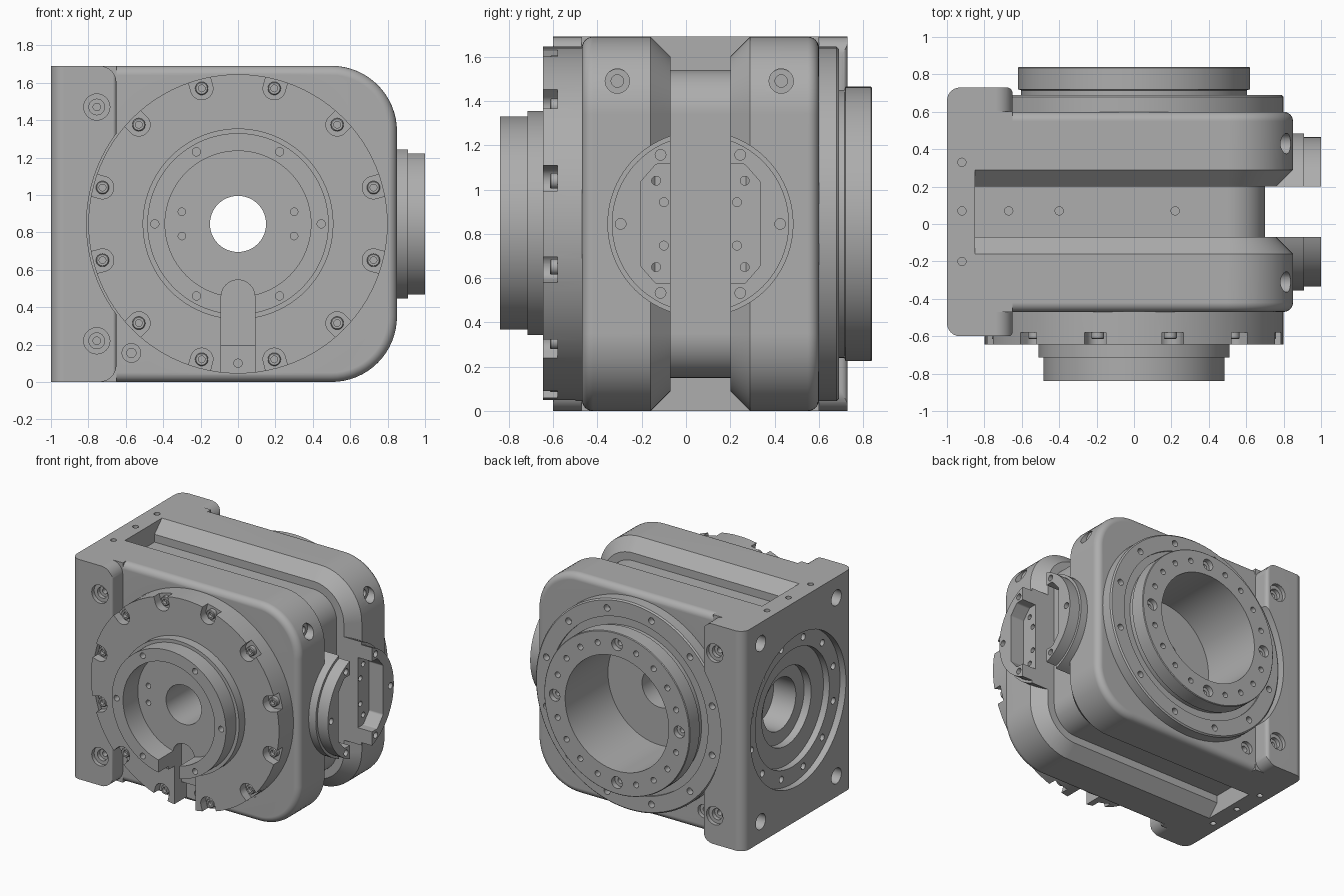
import bpy, bmesh, math
from mathutils import Vector

if "Cube" in bpy.data.objects:
    bpy.data.objects.remove(bpy.data.objects["Cube"], do_unlink=True)

metal = bpy.data.materials.new("grey metal")
metal.use_nodes = True
GREY = (0.42, 0.42, 0.42, 1)
metal.diffuse_color = GREY
metal.node_tree.nodes["Principled BSDF"].inputs["Base Color"].default_value = GREY

MID = 0.845            # height of the main axis
SIDE = (0.065, MID)    # centre of the side axis as (y, z)
PLACE = {"x": lambda u, v, w: (w, u, v),
         "y": lambda u, v, w: (u, w, v),
         "z": lambda u, v, w: (u, v, w)}


def circle(r, n=96):
    return [(r * math.cos(math.tau * i / n), r * math.sin(math.tau * i / n)) for i in range(n)]


def rounded(corners, steps=10):
    """Polygon from (u, v, fillet radius) corners."""
    pts, n = [], len(corners)
    for i, (u, v, r) in enumerate(corners):
        p = Vector((u, v))
        if r == 0:
            pts.append((u, v))
            continue
        a = (Vector(corners[i - 1][:2]) - p).normalized()
        b = (Vector(corners[(i + 1) % n][:2]) - p).normalized()
        half = a.angle(b) / 2
        c = p + (a + b).normalized() * r / math.sin(half)
        s, e = p + a * r / math.tan(half) - c, p + b * r / math.tan(half) - c
        sweep = math.pi - 2 * half
        for k in range(steps + 1):
            t = k / steps
            q = c + (s * math.sin((1 - t) * sweep) + e * math.sin(t * sweep)) / math.sin(sweep)
            pts.append((q.x, q.y))
    return pts


def loft(bm, axis, sections, c=(0, 0)):
    """Capped solid through (position, outline) sections along an axis."""
    loops = [[bm.verts.new(PLACE[axis](u + c[0], v + c[1], w)) for u, v in pts] for w, pts in sections]
    n = len(loops[0])
    for a, b in zip(loops, loops[1:]):
        for i in range(n):
            j = (i + 1) % n
            bm.faces.new((a[i], a[j], b[j], b[i]))
    bm.faces.new(loops[0][::-1])
    bm.faces.new(loops[-1])


def turn(bm, axis, c, profile, n=96):
    loft(bm, axis, [(w, circle(r, n)) for w, r in profile], c)


def drill(bm, axis, c, surface, way, *steps):
    """Stepped hole; steps are (radius, depth)."""
    profile, top = [], -0.03
    for r, depth in steps:
        profile += [(surface + way * top, r), (surface + way * depth, r)]
        top = depth
    turn(bm, axis, c, profile, 24)


def polar(r, count, start=0, c=(0, MID)):
    for i in range(count):
        a = math.radians(start) + math.tau * i / count
        yield c[0] + r * math.cos(a), c[1] + r * math.sin(a)


def make(name, bm):
    bmesh.ops.recalc_face_normals(bm, faces=bm.faces)
    mesh = bpy.data.meshes.new(name)
    bm.to_mesh(mesh)
    bm.free()
    ob = bpy.data.objects.new(name, mesh)
    bpy.context.collection.objects.link(ob)
    mesh.materials.append(metal)
    return ob


def activate(ob):
    bpy.ops.object.select_all(action="DESELECT")
    ob.select_set(True)
    bpy.context.view_layer.objects.active = ob


def combine(ob, bm, operation="DIFFERENCE"):
    tool = make("cutter", bm)
    tool.hide_render = True
    mod = ob.modifiers.new("combine", "BOOLEAN")
    mod.operation, mod.solver, mod.object = operation, "EXACT", tool
    activate(ob)
    bpy.ops.object.modifier_apply(modifier=mod.name)
    bpy.data.objects.remove(tool, do_unlink=True)


def finish(ob):
    activate(ob)
    bpy.ops.object.shade_smooth_by_angle(angle=math.radians(30))
    mod = ob.modifiers.new("flat normals", "WEIGHTED_NORMAL")
    mod.keep_sharp = True


# Housing: rounded body with a chamfered groove running around it
def body_outline(d):
    r, x, top = 0.35 - d, 0.85 - d, 1.69 - d
    return rounded([(-0.9, d, 0), (x, d, r), (x, top, r), (-0.9, top, 0)], 16)


R = 0.05
fillet = [(R * (1 - math.cos(a)), R * (1 - math.sin(a))) for a in (math.pi / 12 * k for k in range(7))]
profile = [(-0.47 + w, d) for w, d in fillet]
profile += [(-0.16, 0), (-0.07, 0.09), (-0.07, 0.15), (0.2, 0.15), (0.2, 0.09), (0.29, 0)]
profile += [(0.6 - w, d) for w, d in reversed(fillet)]
bm = bmesh.new()
loft(bm, "y", [(w, body_outline(d)) for w, d in profile])
housing = make("housing", bm)

# Mounting plate with two wings wrapping the housing
bm = bmesh.new()
plan = rounded([(-1, -0.6, 0.07), (-0.65, -0.6, 0.02), (-0.65, -0.4, 0), (-0.85, -0.4, 0),
                (-0.85, 0.53, 0), (-0.65, 0.53, 0), (-0.65, 0.73, 0.03), (-1, 0.73, 0.07)], 6)
loft(bm, "z", [(0, plan), (1.69, plan)])
combine(housing, bm, "UNION")

# Wing corners rounded off
bm = bmesh.new()
for y0, y1 in ((-0.7, -0.471), (0.601, 0.8)):
    for z, s in ((0, 1), (1.69, -1)):
        arc = [(-0.74 + 0.09 * math.sin(a), z + s * (0.09 - 0.09 * math.cos(a)))
               for a in (math.pi / 16 * k for k in range(9))]
        corner = arc + [(-0.6, z + s * 0.09), (-0.6, z - s * 0.05), (-0.74, z - s * 0.05)]
        loft(bm, "y", [(y0, corner), (y1, corner)])
combine(housing, bm)

# Main bore with disc seats, and stepped recess in the plate
bm = bmesh.new()
turn(bm, "y", (0, MID), [(-0.7, 0.81), (-0.469, 0.81), (-0.469, 0.15), (0.28, 0.15),
                         (0.28, 0.5), (0.599, 0.5), (0.599, 0.81), (0.9, 0.81)])
turn(bm, "x", SIDE, [(-1.1, 0.58), (-0.95, 0.58), (-0.95, 0.45), (-0.9, 0.45),
                     (-0.9, 0.3), (-0.84, 0.3), (-0.84, 0.2), (-0.65, 0.2)])
combine(housing, bm)

# Screw holes of the housing
bm = bmesh.new()
for z in (0.22, 1.47):
    for y, way in ((-0.6, 1), (0.73, -1)):
        drill(bm, "y", (-0.755, z), y, way, (0.07, 0.03), (0.042, 0.06), (0.02, 0.1))
for y, way in ((-0.47, 1), (0.6, -1)):
    drill(bm, "y", (-0.57, 0.155), y, way, (0.05, 0.03), (0.025, 0.08))
for y in (-0.31, 0.43):
    drill(bm, "x", (y, 1.49), 0.85, -1, (0.055, 0.08), (0.028, 0.14))
for y in (-0.4, 0.52):
    for z in (0.16, 1.53):
        drill(bm, "x", (y, z), -1, 1, (0.06, 0.14))
for y in (-0.2, 0.07, 0.33):
    drill(bm, "z", (-0.92, y), 1.69, -1, (0.022, 0.06))
    drill(bm, "z", (-0.92, y), 0, 1, (0.022, 0.06))
for x in (-0.67, -0.4, 0.22):
    drill(bm, "z", (x, 0.07), 1.54, -1, (0.022, 0.06))
for p in polar(0.515, 12, 15, SIDE):
    drill(bm, "x", p, -0.95, 1, (0.025, 0.06))
combine(housing, bm)
finish(housing)

# Front disc with raised cup
bm = bmesh.new()
turn(bm, "y", (0, MID), [(-0.4, 0.8), (-0.645, 0.8), (-0.645, 0.51), (-0.715, 0.51), (-0.715, 0.485),
                         (-0.84, 0.485), (-0.84, 0.39), (-0.66, 0.39)])
front_disc = make("front_disc", bm)

# Rim pockets, cable slot and centre hole
bm = bmesh.new()
pocket = rounded([(0.69, -0.06, 0.059), (0.9, -0.06, 0), (0.9, 0.06, 0), (0.69, 0.06, 0.059)])
for i in range(12):
    a = math.radians(15 + 30 * i)
    turned = [(u * math.cos(a) - v * math.sin(a), u * math.sin(a) + v * math.cos(a)) for u, v in pocket]
    loft(bm, "y", [(-0.7, turned), (-0.58, turned)], (0, MID))
slot = rounded([(-0.09, 0.19, 0), (0.09, 0.19, 0), (0.09, 0.545, 0.089), (-0.09, 0.545, 0.089)])
loft(bm, "y", [(-0.9, slot), (-0.56, slot)])
turn(bm, "y", (0, MID), [(-0.7, 0.15), (-0.3, 0.15)])
combine(front_disc, bm)
bm = bmesh.new()
step = [(-0.09, -0.1), (0.09, -0.1), (0.09, 0.191), (-0.09, 0.191)]
loft(bm, "y", [(-0.9, step), (-0.5, step)])
for i, p in enumerate(polar(0.445, 6)):
    drill(bm, "y", p, -0.84, 1, (0.022, 0.06))
for x in (-0.3, 0.3):
    for z in (0.78, 0.91):
        drill(bm, "y", (x, z), -0.66, 1, (0.02, 0.05))
combine(front_disc, bm)
bm = bmesh.new()
drill(bm, "y", (0, 0.1), -0.5, 1, (0.022, 0.05))
combine(front_disc, bm)
finish(front_disc)

# Socket screws in the rim pockets
bm = bmesh.new()
for p in polar(0.75, 12, 15):
    turn(bm, "y", p, [(-0.57, 0.035), (-0.61, 0.035), (-0.615, 0.03), (-0.615, 0.018), (-0.59, 0.018)], 24)
finish(make("front_screws", bm))

# Rear output flange with deep bore
bm = bmesh.new()
turn(bm, "y", (0, MID), [(0.26, 0.8), (0.68, 0.8), (0.69, 0.79), (0.69, 0.67), (0.675, 0.67), (0.675, 0.605),
                         (0.715, 0.605), (0.72, 0.62), (0.835, 0.62), (0.84, 0.615), (0.84, 0.44), (0.32, 0.44)])
rear_flange = make("rear_flange", bm)
bm = bmesh.new()
turn(bm, "y", (0, MID), [(0.1, 0.15), (0.4, 0.15)])
for p in polar(0.73, 12, 15):
    drill(bm, "y", p, 0.69, -1, (0.025, 0.05))
for i, p in enumerate(polar(0.53, 20)):
    steps = [(0.022, 0.05)] if i % 5 else [(0.045, 0.04), (0.02, 0.07)]
    drill(bm, "y", p, 0.84, -1, *steps)
combine(rear_flange, bm)
finish(rear_flange)

# Side connector, split by the groove and hollowed
bm = bmesh.new()
turn(bm, "x", SIDE, [(0.6, 0.42), (0.91, 0.42), (0.91, 0.4), (1, 0.4)])
connector = make("side_connector", bm)
bm = bmesh.new()
gap = [(-0.07, 0), (0.2, 0), (0.2, 1.6), (-0.07, 1.6)]
loft(bm, "x", [(0.5, gap), (1.1, gap)])
combine(connector, bm)
bm = bmesh.new()
hollow = rounded([(s * u, t * v, 0.02) for s, t, u, v in
                  ((1, 1, 0.27, 0.19), (1, 1, 0.2, 0.27), (-1, 1, 0.2, 0.27), (-1, 1, 0.27, 0.19),
                   (-1, -1, 0.27, 0.19), (-1, -1, 0.2, 0.27), (1, -1, 0.2, 0.27), (1, -1, 0.27, 0.19))], 4)
loft(bm, "x", [(0.88, hollow), (1.1, hollow)], SIDE)
for p in polar(0.36, 6, 0, SIDE):
    drill(bm, "x", p, 1, -1, (0.024, 0.05))
combine(connector, bm)
bm = bmesh.new()
for u, v in ((0.2, 0.195), (0.165, 0.098)):
    for s in (-1, 1):
        for t in (-1, 1):
            drill(bm, "x", (SIDE[0] + s * u, SIDE[1] + t * v), 0.88, -1, (0.02, 0.05))
combine(connector, bm)
finish(connector)
